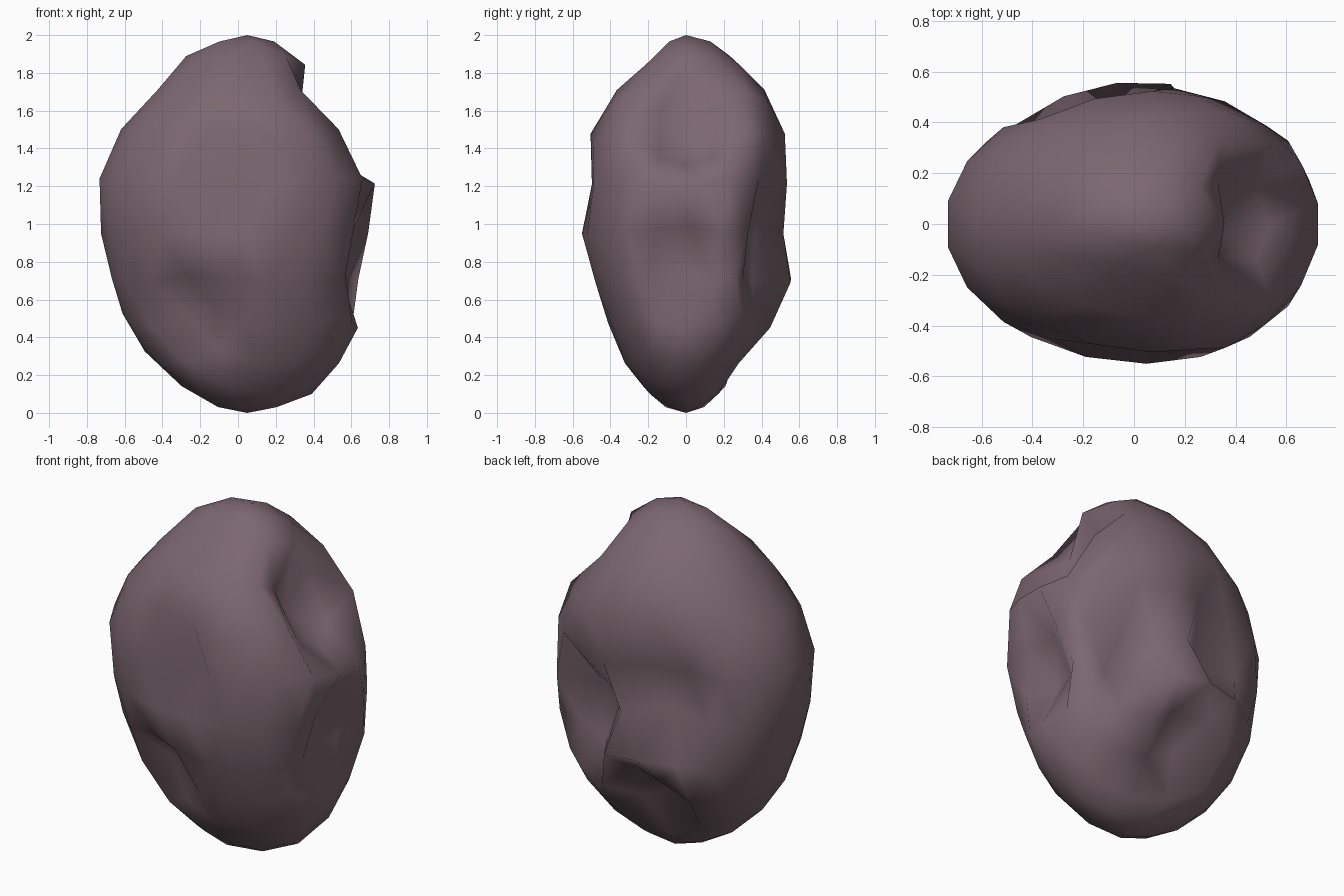
import bpy, bmesh
from math import sqrt
from mathutils import Vector

if "Cube" in bpy.data.objects:
    bpy.data.objects.remove(bpy.data.objects["Cube"])

# Height profile: z, then width factors (left, right, front, back) relative to a unit sphere
PROFILE = [
    (0.00, .62, .78, .46, .41), (0.10, .66, .78, .46, .41), (0.25, .73, .74, .48, .48),
    (0.50, .75, .69, .485, .58), (0.75, .76, .69, .517, .59),
    (1.00, .78, .69, .56, .55), (1.25, .82, .70, .56, .555),
    (1.50, .774, .69, .577, .60), (1.75, .68, .60, .51, .59),
    (1.90, .71, .55, .36, .53), (2.00, .71, .55, .36, .53),
]

# Dents: centre on the surface, radius, depth
DENTS = [
    ((.57, .01, 1.59), .31, .32),    # upper right notch
    ((-.08, -.55, 1.22), .27, .20),  # front
    ((-.23, -.41, .50), .25, .17),   # lower front
    ((.70, -.03, .80), .26, .27),    # right side
    ((.37, .47, .86), .29, .27),     # back right
    ((-.20, .53, 1.03), .29, .25),   # back
    ((-.03, .41, .36), .26, .22),    # lower back
]


def factors(z):
    for a, b in zip(PROFILE, PROFILE[1:]):
        if z <= b[0]:
            t = (z - a[0]) / (b[0] - a[0])
            return [p + (q - p) * t for p, q in zip(a[1:], b[1:])]
    return PROFILE[-1][1:]


# Rock body: lopsided egg from a coarse icosphere, its equator slightly below mid height
bm = bmesh.new()
bmesh.ops.create_icosphere(bm, subdivisions=3, radius=1)
for v in bm.verts:
    x, y, u = v.co
    z = max(0, min(2, .95 + u * (1.05 if u > 0 else .95)))
    left, right, front, back = factors(z)
    ring = sqrt(max(0, 1 - (z - 1) ** 2)) / max(1e-3, sqrt(x * x + y * y))
    v.co = (.05 + x * ring * (right if x > 0 else left),
            y * ring * (back if y > 0 else front), z)

# Press the dents inward along the local surface normal
bm.normal_update()
base = [(v, v.co.copy()) for v in bm.verts]
for centre, radius, depth in DENTS:
    c = Vector(centre)
    near = min(base, key=lambda e: (e[1] - c).length)[0]
    push = near.normal.copy()
    for v, co in base:
        d = (co - c).length / radius
        if d < 1:
            v.co -= push * depth * (1 - d * d)

for f in bm.faces:
    f.smooth = True
mesh = bpy.data.meshes.new("rock")
bm.to_mesh(mesh)
bm.free()
rock = bpy.data.objects.new("rock", mesh)
bpy.context.collection.objects.link(rock)

# Mauve-brown stone colour
mat = bpy.data.materials.new("stone")
mat.diffuse_color = (.20, .135, .16, 1)
mat.use_nodes = True
mat.node_tree.nodes["Principled BSDF"].inputs["Base Color"].default_value = mat.diffuse_color
mesh.materials.append(mat)
